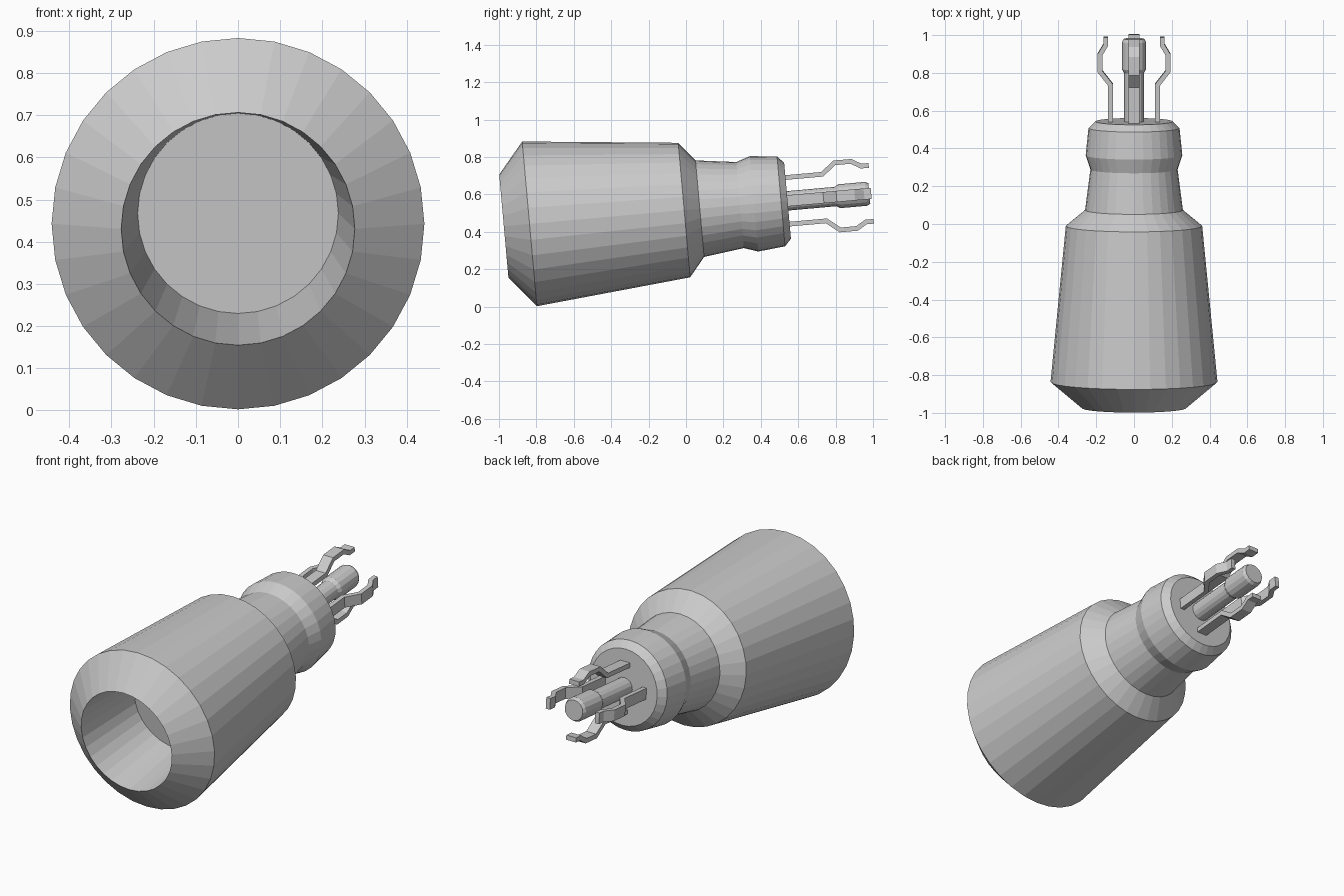
import bpy, bmesh, math
from mathutils import Matrix

if "Cube" in bpy.data.objects:
    bpy.data.objects.remove(bpy.data.objects["Cube"])

# The whole plug lies along a slightly tilted axis that starts at the front rim
TILT = Matrix.Translation((0, -0.974, 0.4305)) @ Matrix.Rotation(math.radians(5.1), 4, 'X')


def add_object(name, bm):
    mesh = bpy.data.meshes.new(name)
    bm.to_mesh(mesh)
    bm.free()
    obj = bpy.data.objects.new(name, mesh)
    obj.matrix_world = TILT
    bpy.context.collection.objects.link(obj)
    return obj


def lathe(name, profile, sides):
    """Flat-faced turned solid; profile is (distance along axis, radius)."""
    bm = bmesh.new()
    rings = []
    for s, r in profile:
        ring = []
        for i in range(sides):
            a = 2 * math.pi * i / sides
            ring.append(bm.verts.new((r * math.sin(a), s, r * math.cos(a))))
        rings.append(ring)
    for a, b in zip(rings, rings[1:]):
        for i in range(sides):
            j = (i + 1) % sides
            bm.faces.new((a[i], a[j], b[j], b[i]))
    bm.faces.new(rings[0])
    bm.faces.new(rings[-1])
    bmesh.ops.recalc_face_normals(bm, faces=bm.faces)
    return add_object(name, bm)


# Hollow tapered body, starting at the bottom of the bore
lathe("plug_body", [(0.41, 0.238), (0, 0.277), (0.138, 0.442), (0.968, 0.361),
                    (1.052, 0.259), (1.268, 0.231), (1.343, 0.256),
                    (1.488, 0.241), (1.523, 0.204)], 32)

# Centre contact with thicker tip
lathe("centre_pin", [(1.50, 0.052), (1.78, 0.052), (1.80, 0.064),
                     (1.945, 0.064), (1.962, 0.055)], 16)

# Four bent spring clips around the pin
CLIP = [(1.50, 0.125), (1.72, 0.125), (1.79, 0.18), (1.88, 0.18),
        (1.93, 0.15), (1.972, 0.15)]
for k, place in enumerate(("top", "right", "bottom", "left")):
    bm = bmesh.new()
    pairs = [[bm.verts.new((x, s, r)) for x in (-0.03, 0.03)] for s, r in CLIP]
    for a, b in zip(pairs, pairs[1:]):
        bm.faces.new((a[0], a[1], b[1], b[0]))
    bm.transform(Matrix.Rotation(k * math.pi / 2, 4, 'Y'))
    clip = add_object("spring_clip_" + place, bm)
    mod = clip.modifiers.new("thickness", 'SOLIDIFY')
    mod.thickness = 0.025
    mod.offset = 0
    mod.use_even_offset = True
